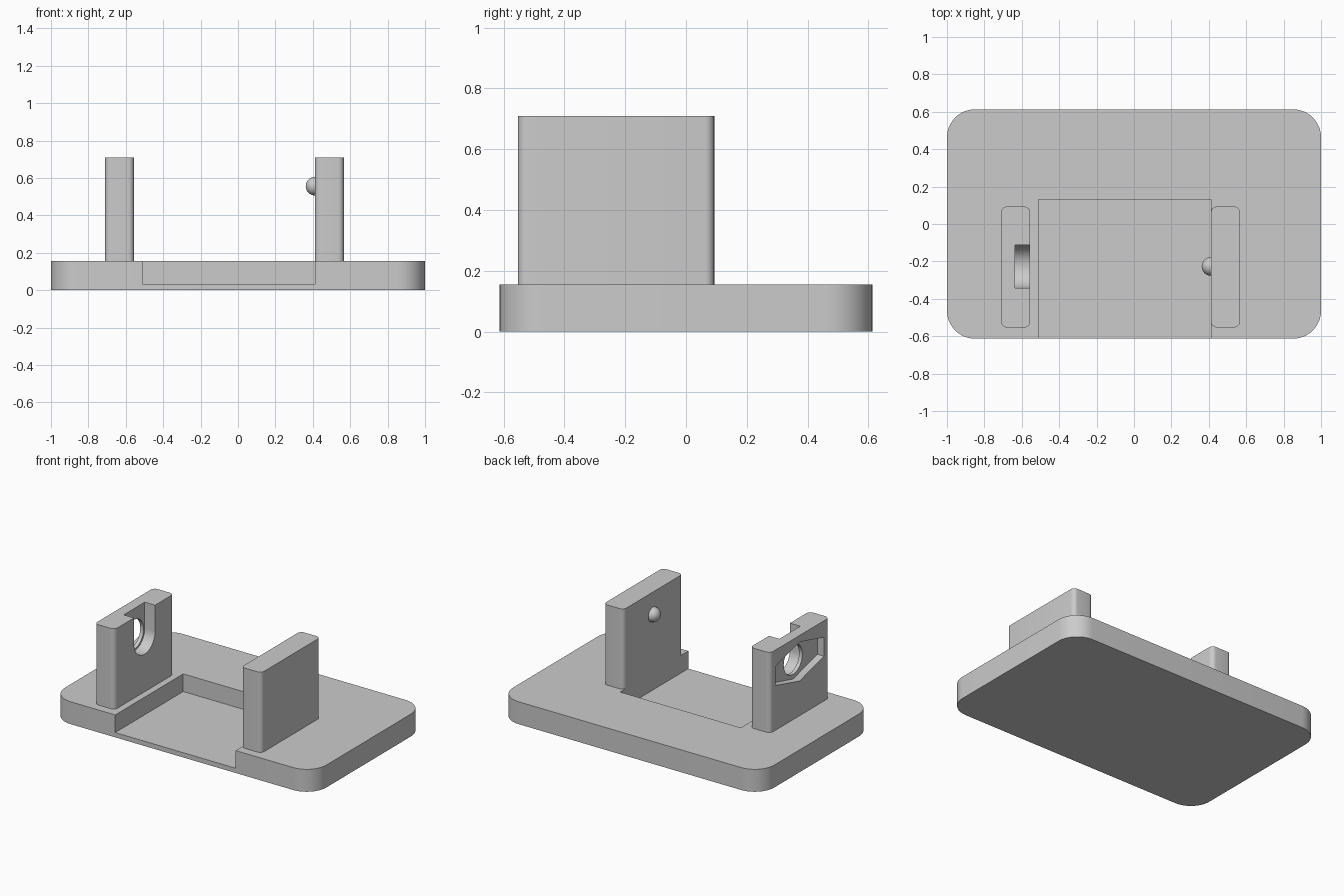
import bpy, math
from mathutils import Matrix

cube = bpy.data.objects.get("Cube")
if cube:
    bpy.data.objects.remove(cube, do_unlink=True)

GREY = 0.6
mat = bpy.data.materials.new("plain grey")
mat.use_nodes = True
mat.diffuse_color = (GREY, GREY, GREY, 1)
mat.node_tree.nodes["Principled BSDF"].inputs["Base Color"].default_value = (GREY, GREY, GREY, 1)


def arc(cx, cy, r, start, end, n):
    """Points along an arc, angles in degrees."""
    angles = [math.radians(start + (end - start) * i / n) for i in range(n + 1)]
    return [(cx + r * math.cos(a), cy + r * math.sin(a)) for a in angles]


def rounded_rect(x0, x1, y0, y1, r, n):
    corners = [(x1 - r, y1 - r), (x0 + r, y1 - r), (x0 + r, y0 + r), (x1 - r, y0 + r)]
    return [p for i, (cx, cy) in enumerate(corners)
            for p in arc(cx, cy, r, 90 * i, 90 * i + 90, n)]


def prism(name, profile, lo, hi, along_x=False):
    """Extrude a closed profile along z, or a (y, z) profile along x."""
    n = len(profile)
    if along_x:
        verts = [(h, a, b) for h in (lo, hi) for a, b in profile]
    else:
        verts = [(a, b, h) for h in (lo, hi) for a, b in profile]
    faces = [tuple(reversed(range(n))), tuple(range(n, 2 * n))]
    faces += [(i, (i + 1) % n, n + (i + 1) % n, n + i) for i in range(n)]
    mesh = bpy.data.meshes.new(name)
    mesh.from_pydata(verts, [], faces)
    mesh.materials.append(mat)
    obj = bpy.data.objects.new(name, mesh)
    bpy.context.collection.objects.link(obj)
    return obj


def activate(obj):
    bpy.ops.object.select_all(action="DESELECT")
    obj.select_set(True)
    bpy.context.view_layer.objects.active = obj


def cut(obj, cutter):
    """Subtract the cutter, then discard it."""
    mod = obj.modifiers.new("cut", "BOOLEAN")
    mod.operation, mod.solver, mod.object = "DIFFERENCE", "EXACT", cutter
    activate(obj)
    bpy.ops.object.modifier_apply(modifier=mod.name)
    bpy.data.objects.remove(cutter, do_unlink=True)


def smooth(obj):
    activate(obj)
    bpy.ops.object.shade_smooth_by_angle(angle=math.radians(30))


BASE_TOP, WALL_TOP = 0.155, 0.71
HOLE_Y, HOLE_Z = -0.227, 0.53

# Base plate with a recess open to the front
base = prism("base_plate", rounded_rect(-1, 1, -0.613, 0.613, 0.15, 12), 0, BASE_TOP)
cut(base, prism("recess_cutter", [(-0.51, -0.8), (0.412, -0.8), (0.412, 0.13), (-0.51, 0.13)],
                0.033, 0.4))
smooth(base)

# Two upright walls
walls = {}
for name, x0, x1 in (("slotted_wall", -0.71, -0.556), ("plain_wall", 0.412, 0.566)):
    walls[name] = prism(name, rounded_rect(x0, x1, -0.553, 0.093, 0.03, 6), BASE_TOP, WALL_TOP)

# Inner slot, open at the top with a round bottom
slot = arc(HOLE_Y, HOLE_Z, 0.115, 180, 360, 24)
slot += [(HOLE_Y + 0.115, 0.9), (HOLE_Y - 0.115, 0.9)]
cut(walls["slotted_wall"], prism("slot_cutter", slot, -0.635, -0.4, True))

# Wide hexagonal pocket on the outer face
pocket = [(HOLE_Y + sy * 0.265, HOLE_Z + sz * 0.065) for sy, sz in ((1, -1), (1, 1))]
pocket += [(HOLE_Y, HOLE_Z + 0.135)]
pocket += [(HOLE_Y - 0.265, HOLE_Z + 0.065), (HOLE_Y - 0.265, HOLE_Z - 0.065)]
pocket += [(HOLE_Y, HOLE_Z - 0.135)]
cut(walls["slotted_wall"], prism("pocket_cutter", pocket, -0.9, -0.66, True))

# Round hole joining slot and pocket
hole = arc(HOLE_Y, HOLE_Z, 0.102, 0, 360, 32)[:-1]
cut(walls["slotted_wall"], prism("hole_cutter", hole, -0.8, -0.6, True))

# Small ball stud on the inner face of the plain wall, right through to the far face
def ball(name, x, z):
    bpy.ops.mesh.primitive_uv_sphere_add(segments=32, ring_count=16, radius=0.05,
                                         location=(x, HOLE_Y, z))
    obj = bpy.context.object
    obj.name = name
    obj.data.materials.append(mat)
    smooth(obj)


ball("locating_stud", 0.412, 0.556)
for wall in walls.values():
    smooth(wall)
